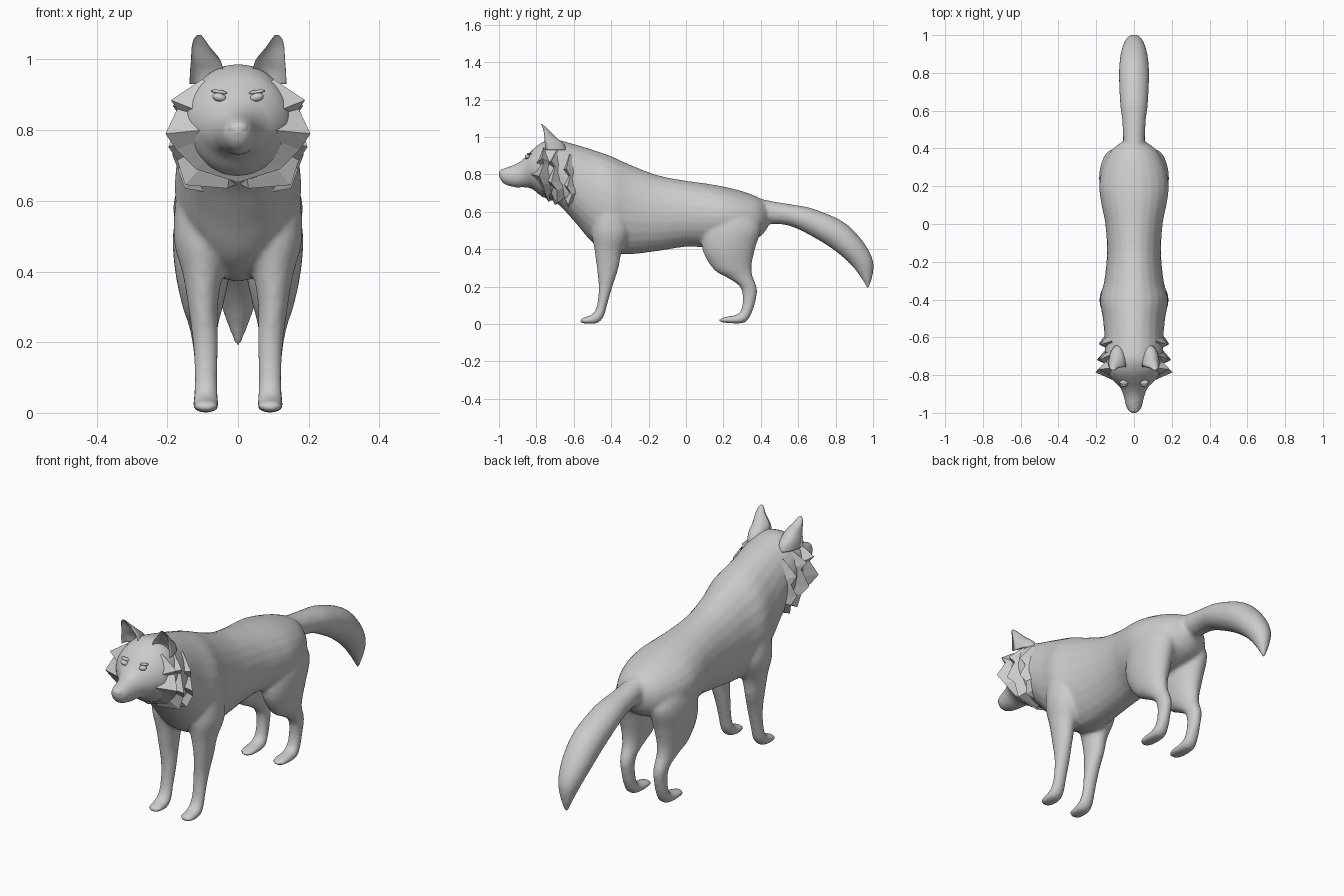
import bpy, bmesh, math
from mathutils import Vector

SIDES, STEPS = 24, 4


def spline(rows):
    """Catmull-Rom interpolation of section rows."""
    out = []
    for i in range(len(rows) - 1):
        p0, p1 = rows[max(i - 1, 0)], rows[i]
        p2, p3 = rows[i + 1], rows[min(i + 2, len(rows) - 1)]
        for s in range(STEPS):
            t = s / STEPS
            out.append([0.5 * (2 * b + (c - a) * t + (2 * a - 5 * b + 4 * c - d) * t * t
                               + (3 * b - a - 3 * c + d) * t ** 3)
                        for a, b, c, d in zip(p0, p1, p2, p3)])
    return out + [rows[-1]]


def skin(bm, rings):
    """Join closed rings into a capped tube."""
    rings = [[bm.verts.new(p) for p in r] for r in rings]
    n = len(rings[0])
    faces = [bm.faces.new((a[i], a[(i + 1) % n], b[(i + 1) % n], b[i]))
             for a, b in zip(rings, rings[1:]) for i in range(n)]
    faces += [bm.faces.new(rings[0]), bm.faces.new(rings[-1])]
    bmesh.ops.recalc_face_normals(bm, faces=faces)


def loft(bm, rows, side=1):
    """Row: edge A (y, z), edge B (y, z), half width, centre x."""
    rings = []
    for ya, za, yb, zb, w, cx in spline(rows):
        ring = []
        for k in range(SIDES):
            a = 2 * math.pi * k / SIDES
            f = 0.5 + 0.5 * math.sin(a)
            ring.append((side * (cx + w * math.cos(a)), yb + (ya - yb) * f, zb + (za - zb) * f))
        rings.append(ring)
    skin(bm, rings)


def finish(bm, name, smooth=True):
    me = bpy.data.meshes.new(name)
    bm.to_mesh(me)
    bm.free()
    for p in me.polygons:
        p.use_smooth = smooth
    ob = bpy.data.objects.new(name, me)
    bpy.context.collection.objects.link(ob)
    return ob


# Head, neck and torso from nose to rump
torso = [
    (-1.0, .81, -1.0, .79, .012), (-.99, .825, -.985, .76, .03),
    (-.96, .837, -.96, .742, .044), (-.91, .855, -.91, .73, .055),
    (-.87, .882, -.86, .73, .075), (-.83, .922, -.82, .72, .115),
    (-.78, .965, -.77, .68, .148), (-.71, .988, -.69, .645, .155),
    (-.61, .965, -.59, .54, .156), (-.5, .932, -.5, .435, .165),
    (-.4, .897, -.4, .38, .18), (-.3, .852, -.3, .372, .157),
    (-.15, .795, -.15, .39, .143), (0, .766, 0, .413, .152),
    (.1, .752, .1, .41, .172), (.2, .735, .2, .42, .184),
    (.3, .71, .3, .43, .165), (.38, .68, .4, .47, .12), (.43, .65, .45, .54, .05)]

tail = [
    (.36, .68, .38, .55, .05), (.45, .658, .46, .535, .058),
    (.56, .64, .53, .53, .062), (.68, .616, .61, .502, .074),
    (.84, .547, .74, .43, .08), (.94, .45, .83, .365, .073),
    (.997, .35, .89, .308, .055), (1.0, .27, .935, .248, .032), (.977, .188, .97, .188, .006)]

front_leg = [
    (-.49, .66, -.33, .66, .07, .1), (-.505, .5, -.3, .5, .083, .1),
    (-.49, .4, -.345, .38, .056, .1), (-.477, .3, -.36, .3, .042, .099),
    (-.467, .2, -.393, .2, .036, .092), (-.474, .11, -.422, .1, .032, .091),
    (-.492, .062, -.44, .04, .034, .091), (-.52, .043, -.475, .004, .037, .091),
    (-.55, .034, -.545, .002, .033, .091), (-.567, .022, -.567, .01, .014, .091)]

hind_leg = [
    (.13, .62, .34, .62, .06, .1), (.09, .5, .40, .52, .084, .1),
    (.09, .39, .372, .41, .078, .1), (.15, .29, .352, .32, .058, .1),
    (.225, .245, .355, .26, .043, .098), (.288, .2, .38, .19, .034, .095),
    (.303, .14, .374, .13, .03, .093), (.295, .075, .35, .055, .032, .092),
    (.27, .05, .31, .006, .036, .092), (.21, .037, .21, .006, .036, .092),
    (.176, .026, .176, .014, .014, .092)]

# Fuse the body parts into one smooth skin
bm = bmesh.new()
loft(bm, [r + (0,) for r in torso])
loft(bm, [r + (0,) for r in tail])
for side in (1, -1):
    loft(bm, front_leg, side)
    loft(bm, hind_leg, side)
body = finish(bm, "body")
rm = body.modifiers.new("fuse", 'REMESH')
rm.mode = 'VOXEL'
rm.voxel_size = 0.01
rm.use_smooth_shade = True
sm = body.modifiers.new("soften", 'SMOOTH')
sm.factor = 0.5
sm.iterations = 5

# Ears: crescent sections, hollow at the front (z, x, y, half width, depth)
ear = [(.93, .085, -.75, .052, .11), (.965, .088, -.755, .048, .10),
       (1.0, .092, -.757, .041, .06), (1.035, .105, -.762, .026, .03),
       (1.058, .11, -.77, .015, .014), (1.07, .11, -.775, .005, .004)]
for side, name in ((1, "ear_left"), (-1, "ear_right")):
    bm = bmesh.new()
    rings = []
    for z, cx, cy, w, d in spline(ear):
        ring = []
        for k in range(SIDES):
            a = 2 * math.pi * k / SIDES
            s = math.sin(a)
            ring.append((side * (cx + w * math.cos(a)), cy + d * (s if s > 0 else -0.45 * s), z))
        rings.append(ring)
    skin(bm, rings)
    finish(bm, name)

# Fur ruff: three jagged collars, outer edge given for one side from top to bottom
collars = [
    [(.10, -.76, .945), (.19, -.77, .885), (.172, -.76, .86), (.205, -.785, .79),
     (.175, -.765, .745), (.12, -.75, .69), (0, -.735, .652)],
    [(.12, -.69, .93), (.185, -.72, .87), (.165, -.70, .84), (.197, -.72, .753),
     (.172, -.69, .715), (.15, -.69, .645), (.03, -.70, .635), (0, -.69, .65)],
    [(.12, -.62, .91), (.182, -.64, .83), (.165, -.62, .79), (.186, -.635, .73),
     (.17, -.61, .69), (.15, -.63, .635), (0, -.63, .61)]]
for n, edge in enumerate(collars):
    pts = [Vector(p) for p in edge]
    pts += [Vector((-p.x, p.y, p.z)) for p in reversed(pts[:-1])]
    bm = bmesh.new()
    rows = []
    for p in pts:
        fore = p.lerp(Vector((0, p.y - .09, .81)), .48)
        back = p.lerp(Vector((0, p.y + .2, .78)), .4)
        rows.append([bm.verts.new(q) for q in (fore, p, back)])
    for a, b in zip(rows, rows[1:]):
        for i in range(2):
            bm.faces.new((a[i], a[i + 1], b[i + 1], b[i]))
    bmesh.ops.recalc_face_normals(bm, faces=bm.faces)
    finish(bm, f"fur_ruff_{n + 1}", smooth=False)


def ball(name, loc, scale, tilt=0):
    bpy.ops.mesh.primitive_uv_sphere_add(segments=20, ring_count=12, radius=1, location=loc,
                                         rotation=(0, tilt, 0))
    ob = bpy.context.object
    ob.name = name
    ob.scale = scale
    bpy.ops.object.shade_smooth()


# Nose, eyes and brows
ball("nose", (0, -.978, .805), (.03, .022, .022))
for side, tag in ((1, "left"), (-1, "right")):
    ball("eye_" + tag, (side * .053, -.848, .893), (.02, .014, .012), side * -.25)
    ball("brow_" + tag, (side * .053, -.838, .908), (.024, .012, .006), side * -.15)
